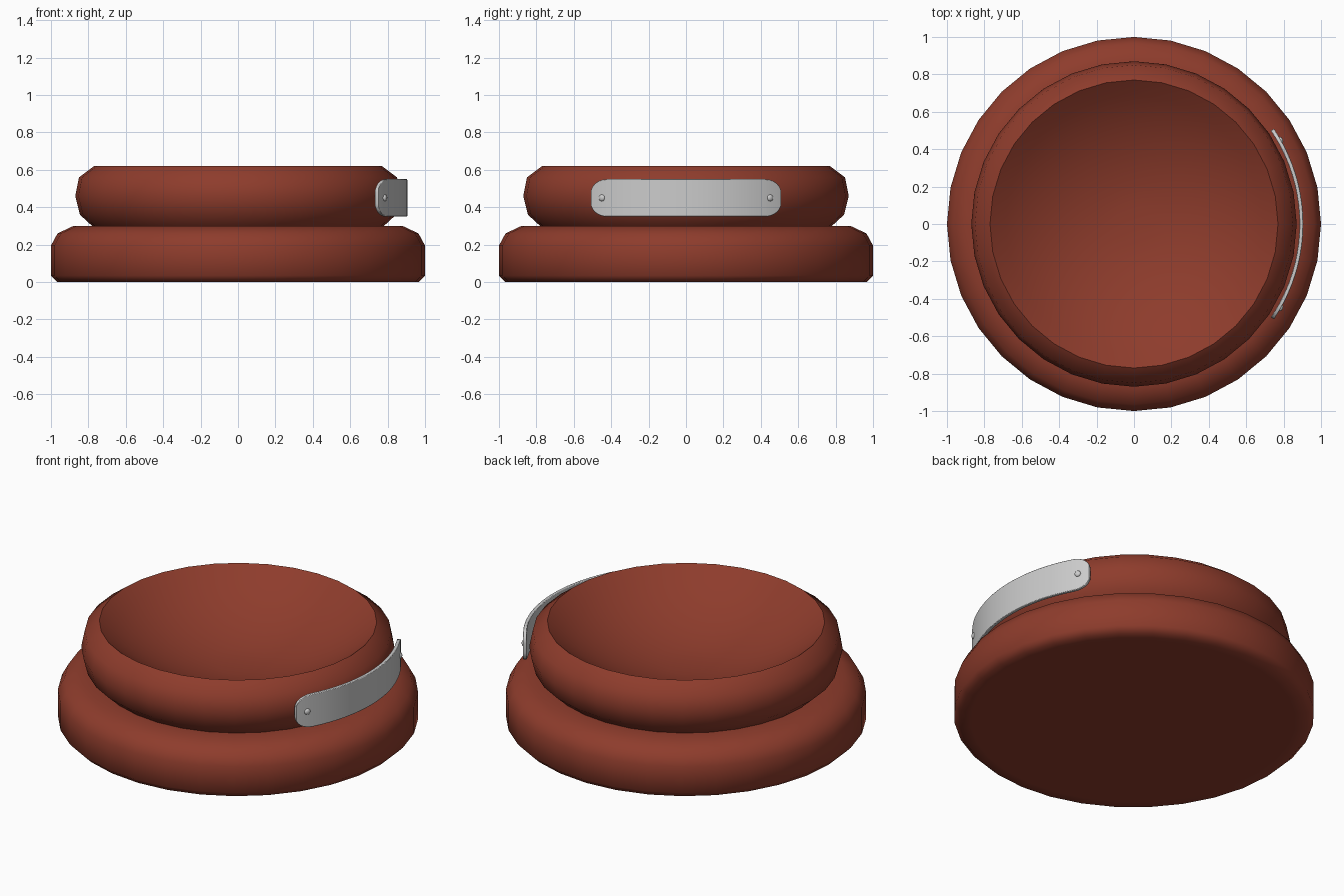
import bpy, bmesh
from math import sin, cos, pi, sqrt, asin, radians

if "Cube" in bpy.data.objects:
    bpy.data.objects.remove(bpy.data.objects["Cube"])


def finish(name, bm, color=None, angle=60):
    bmesh.ops.recalc_face_normals(bm, faces=bm.faces)
    mesh = bpy.data.meshes.new(name)
    bm.to_mesh(mesh)
    bm.free()
    obj = bpy.data.objects.new(name, mesh)
    bpy.context.collection.objects.link(obj)
    if color:
        mat = bpy.data.materials.new(name + "_paint")
        mat.diffuse_color = color
        mat.use_nodes = True
        mat.node_tree.nodes["Principled BSDF"].inputs["Base Color"].default_value = mat.diffuse_color
        mesh.materials.append(mat)
    bpy.ops.object.select_all(action='DESELECT')
    obj.select_set(True)
    bpy.context.view_layer.objects.active = obj
    bpy.ops.object.shade_smooth_by_angle(angle=radians(angle))
    return obj


def lathe(bm, profile, sides):
    rings = [[bm.verts.new((r * cos(2 * pi * i / sides), r * sin(2 * pi * i / sides), z))
              for i in range(sides)] for r, z in profile]
    for a, b in zip(rings, rings[1:]):
        for i in range(sides):
            j = (i + 1) % sides
            bm.faces.new((a[i], a[j], b[j], b[i]))
    bm.faces.new(rings[0][::-1])
    bm.faces.new(rings[-1])


# Bowl: wide foot, bulging upper ring, dished inside
rim, rim_z, depth = 0.77, 0.62, 0.28
profile = [(0.90, 0.0), (0.965, 0.0), (1.0, 0.035), (1.0, 0.195), (0.965, 0.26), (0.88, 0.30),
           (0.78, 0.30), (0.845, 0.36), (0.87, 0.46), (0.85, 0.56), (rim, rim_z)]
sphere = (rim ** 2 + depth ** 2) / (2 * depth)
full = asin(rim / sphere)
for k in range(7, 0, -1):
    t = full * k / 8
    profile.append((sphere * sin(t), rim_z - depth + sphere * (1 - cos(t))))
bm = bmesh.new()
lathe(bm, profile, 32)
finish("bowl", bm, (0.27, 0.045, 0.025, 1))

# Curved name plate with rounded ends
R, Z, half = 0.905, 0.45, 0.541
corner = 0.1
ds = [corner * (1 - cos(pi / 2 * k / 6)) for k in range(7)]
mid = [-half + corner + (2 * half - 2 * corner) * k / 16 for k in range(1, 16)]
stations = [-half + d for d in ds] + mid + [half - d for d in reversed(ds)]
bm = bmesh.new()
cols = []
for s in stations:
    d = min(half - abs(s), corner)
    h = 0.03 + 0.07 * sqrt(max(0, 1 - (1 - d / corner) ** 2))
    a = s / R
    cols.append([[bm.verts.new((r * cos(a), r * sin(a), Z + k * h)) for k in (-1, 1)]
                 for r in (R - 0.02, R)])
for (i0, o0), (i1, o1) in zip(cols, cols[1:]):
    bm.faces.new((o0[0], o1[0], o1[1], o0[1]))
    bm.faces.new((i0[0], i0[1], i1[1], i1[0]))
    bm.faces.new((i0[0], i1[0], o1[0], o0[0]))
    bm.faces.new((i0[1], o0[1], o1[1], i1[1]))
for i, o in (cols[0], cols[-1]):
    bm.faces.new((i[0], o[0], o[1], i[1]))
plate = finish("name_plate", bm)
bevel = plate.modifiers.new("soft_edge", 'BEVEL')
bevel.width = 0.006
bevel.segments = 2
bevel.limit_method = 'ANGLE'
bevel.angle_limit = radians(50)

# Rivets at both ends of the plate
for side, label in ((-1, "front"), (1, "back")):
    a = side * asin(0.45 / R)
    bm = bmesh.new()
    bmesh.ops.create_uvsphere(bm, u_segments=16, v_segments=8, radius=0.018)
    bmesh.ops.scale(bm, vec=(0.6, 1, 1), verts=bm.verts)
    rivet = finish("rivet_" + label, bm)
    rivet.location = (R * cos(a), R * sin(a), Z)
    rivet.rotation_euler.z = a
